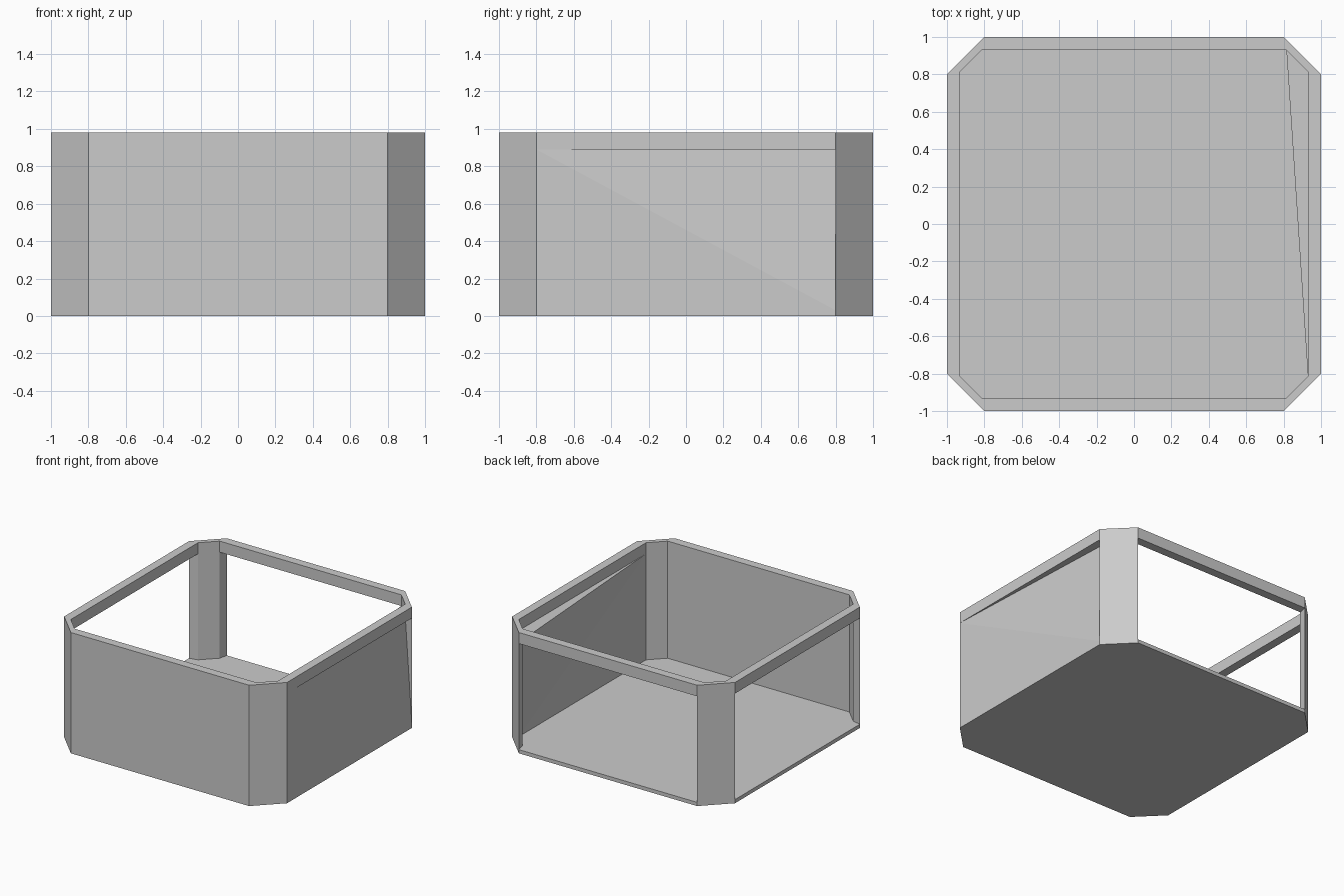
import bpy
import bmesh

if "Cube" in bpy.data.objects:
    bpy.data.objects.remove(bpy.data.objects["Cube"])

LEVELS = (0.0, 0.03, 0.89, 0.98)      # ground, floor top, rim underside, rim top
OPEN_SIDES = (4, 6)                   # back and left
RIGHT = 2                             # side with the skewed panel

bm = bmesh.new()


def octagon(half, cut):
    """Chamfered square, counter-clockwise, repeated at every level."""
    pts = []
    for sx, sy in ((-1, -1), (1, -1), (1, 1), (-1, 1)):
        a, b = (sx * cut, sy * half), (sx * half, sy * cut)
        pts += [a, b] if sx == -sy else [b, a]
    pts = pts[1:] + pts[:1]
    pts.sort(key=lambda p: 0) 
    return [[bm.verts.new((x, y, z)) for z in LEVELS] for x, y in pts]


O = octagon(1.0, 0.8)
I = octagon(0.93, 0.815)


def face(*verts):
    bm.faces.new(verts)


def ring(k, i, j, up=True):
    q = (O[i][k], O[j][k], I[j][k], I[i][k])
    face(*(q if up else q[::-1]))


def band(k, i, j, inner):
    if inner:
        face(I[j][k], I[i][k], I[i][k + 1], I[j][k + 1])
    else:
        face(O[i][k], O[j][k], O[j][k + 1], O[i][k + 1])


# floor slab
face(*[p[0] for p in reversed(O)])
face(*[p[1] for p in I])

for i in range(8):
    j = (i + 1) % 8
    # floor edge and top rim
    band(0, i, j, False)
    band(2, i, j, False)
    band(2, i, j, True)
    ring(3, i, j)
    if i in OPEN_SIDES:
        # opening: sill, lintel and post sides
        ring(1, i, j)
        ring(2, i, j, up=False)
        face(O[i][1], I[i][1], I[i][2], O[i][2])
        face(O[j][1], O[j][2], I[j][2], I[j][1])
    elif i == RIGHT:
        # skewed panel: rear top corner pulled inwards
        n = j + 1
        face(O[i][1], O[j][1], O[i][2])
        face(O[j][1], I[j][2], O[i][2])
        face(I[j][1], I[i][1], I[i][2])
        face(I[j][1], I[i][2], I[n][2])
        face(O[i][2], I[j][2], O[j][2])
        face(O[j][1], O[j][2], I[j][2])
        face(I[i][2], I[j][2], I[n][2])
    else:
        # front wall and corner posts
        band(1, i, j, False)
        band(1, i, j, True)

mesh = bpy.data.meshes.new("open_sided_box")
bm.to_mesh(mesh)
bm.free()
obj = bpy.data.objects.new("open_sided_box", mesh)
bpy.context.collection.objects.link(obj)
